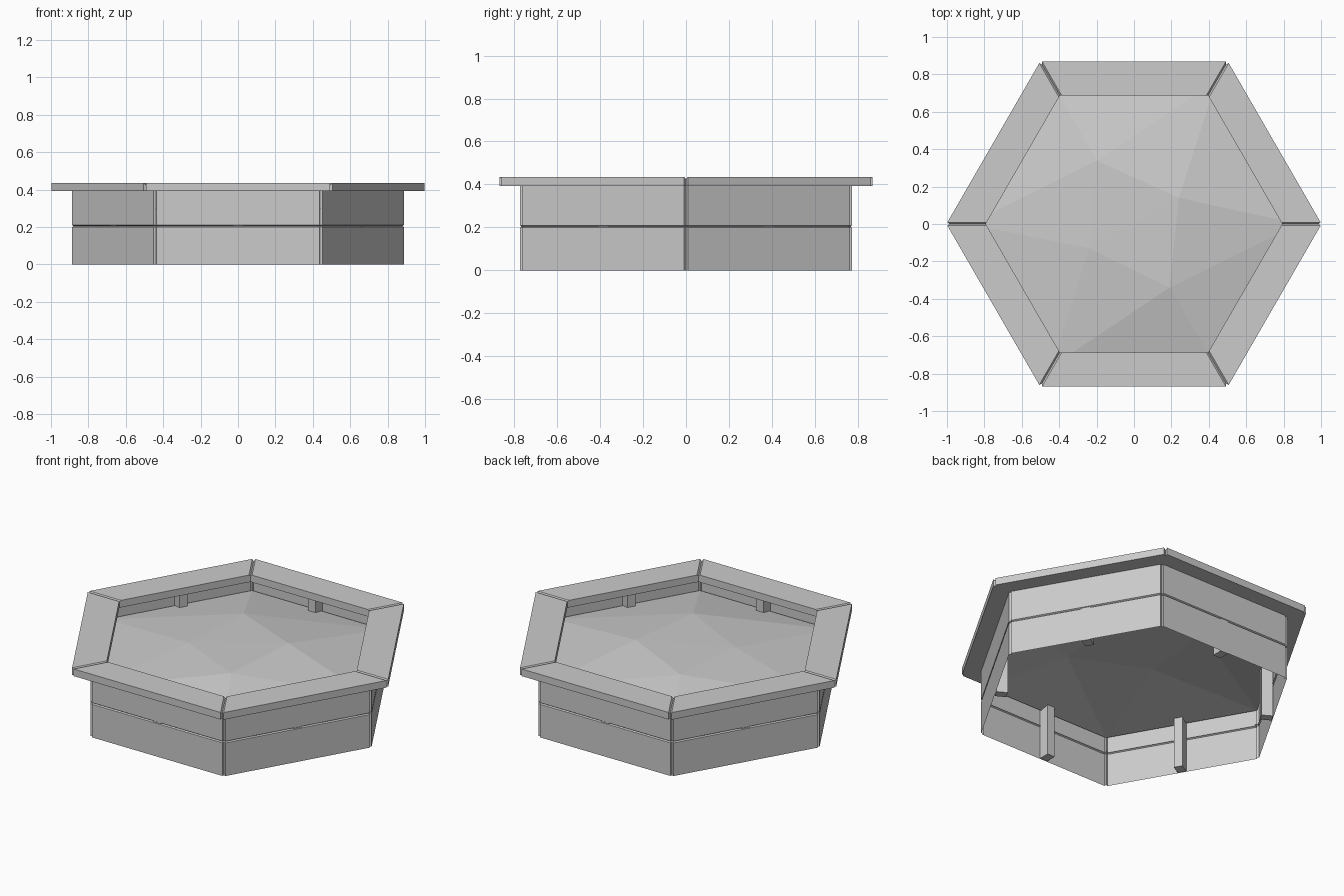
import bpy
import bmesh
from math import pi
from mathutils import Vector, Matrix

cube = bpy.data.objects.get("Cube")
if cube:
    bpy.data.objects.remove(cube, do_unlink=True)

grey = bpy.data.materials.new("plain_grey")
grey.use_nodes = True
colour = (0.6, 0.6, 0.6, 1)
grey.diffuse_color = colour
grey.node_tree.nodes["Principled BSDF"].inputs["Base Color"].default_value = colour

SIDES = 6
STEP = 2 * pi / SIDES
BEVEL = 0.01


def spin(v, angle):
    return Matrix.Rotation(angle, 3, "Z") @ Vector(v)


def finish(name, bm):
    mesh = bpy.data.meshes.new(name)
    bm.to_mesh(mesh)
    bm.free()
    mesh.materials.append(grey)
    obj = bpy.data.objects.new(name, mesh)
    bpy.context.collection.objects.link(obj)
    return obj


def ring(bm, radius, z, notch, drop=0):
    """Hexagon whose corners are split into board end, groove, board end."""
    verts = []
    for i in range(SIDES):
        x, y = radius - BEVEL / 2, BEVEL * 0.87
        for p in ((x, -y, z), (radius - notch, 0, z - drop), (x, y, z)):
            verts.append(bm.verts.new(spin(p, i * STEP)))
    return verts


def loft(name, rings, closed=False):
    bm = bmesh.new()
    loops = [ring(bm, *r) for r in rings]
    pairs = list(zip(loops, loops[1:]))
    if closed:
        pairs.append((loops[-1], loops[0]))
    for low, high in pairs:
        n = len(low)
        for i in range(n):
            j = (i + 1) % n
            bm.faces.new((low[i], low[j], high[j], high[i]))
    return finish(name, bm)


# Two courses of wall boards with a groove between them
R = 0.892
loft("wall_boards", [(R, 0, 0.015), (R, 0.2, 0.015), (R - 0.009, 0.205, 0.02),
                     (R, 0.21, 0.015), (R, 0.392, 0.015)])

# Flat mitred rim boards with grooved joints
loft("rim_boards", [(1.003, 0.392, 0.017), (1.003, 0.435, 0.017, 0.01),
                    (0.793, 0.435, 0, 0.01), (0.793, 0.392, 0)], closed=True)

# Upright posts in the middle of each wall
for i in range(SIDES):
    bm = bmesh.new()
    bmesh.ops.create_cube(bm, size=1)
    bmesh.ops.scale(bm, vec=(0.064, 0.05, 0.39), verts=bm.verts)
    bmesh.ops.translate(bm, vec=(0.737, 0, 0.196), verts=bm.verts)
    bmesh.ops.rotate(bm, matrix=Matrix.Rotation((i + 0.5) * STEP, 3, "Z"), verts=bm.verts)
    finish("post_%d" % (i + 1), bm)

# Uneven faceted fill: four humps (a, b, c, d) inside six edge corners
bm = bmesh.new()
edge = [bm.verts.new(spin((R - 0.012, 0, 0.3), i * STEP)) for i in range(SIDES)]
humps = [(-0.2, 0.34, 0.385), (0.24, 0.14, 0.4), (0.19, -0.34, 0.39), (-0.24, -0.13, 0.38)]
a, b, c, d = [bm.verts.new(p) for p in humps]
e0, e1, e2, e3, e4, e5 = edge
for tri in ((a, d, b), (b, d, c), (b, e0, e1), (a, b, e1), (a, e1, e2), (a, e2, e3),
            (d, a, e3), (d, e3, e4), (c, d, e4), (c, e4, e5), (c, e5, e0), (b, c, e0)):
    bm.faces.new(tri)
finish("ground_fill", bm)
